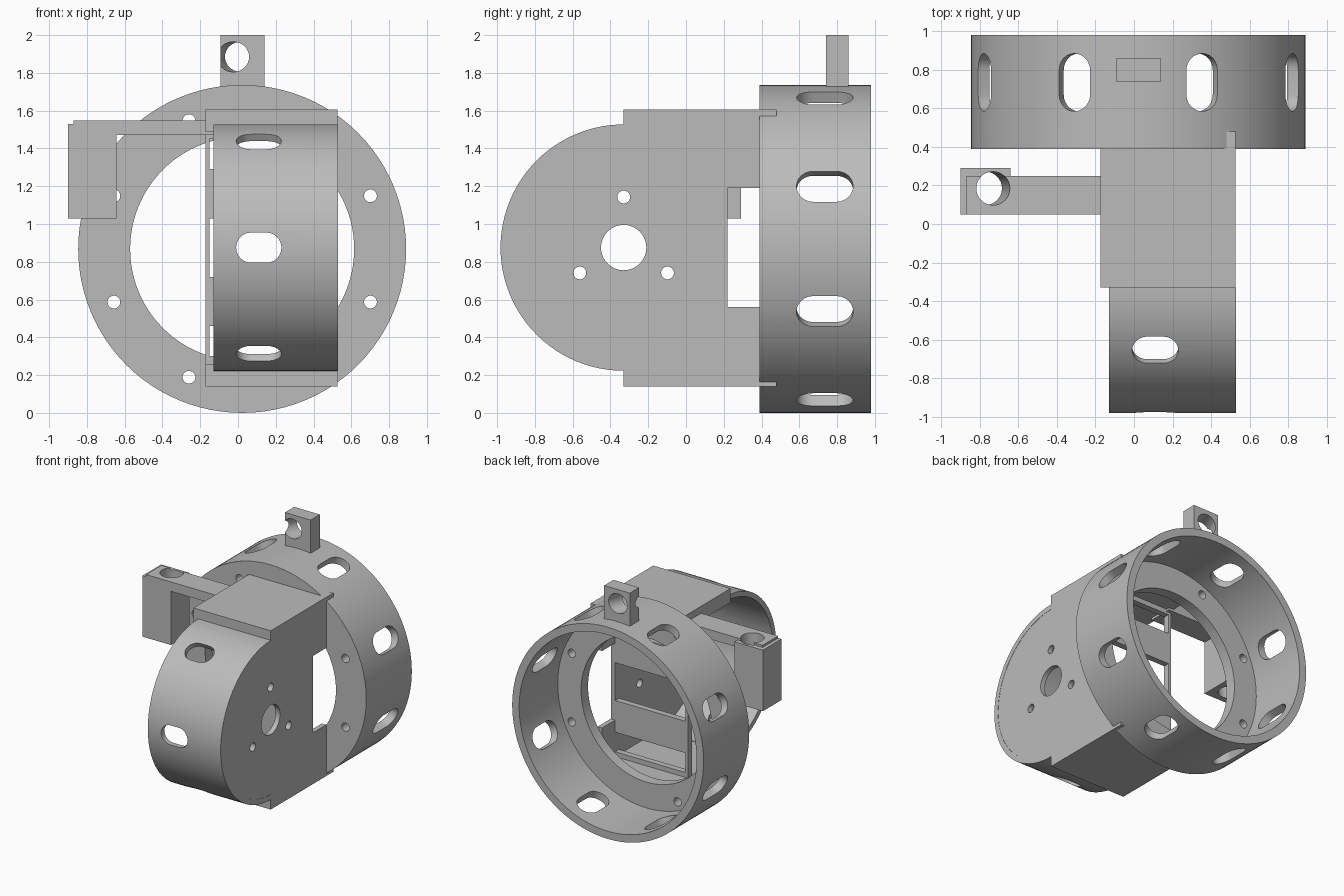
import bpy, bmesh
from math import sin, cos, pi, radians
from mathutils import Matrix, Vector

old = bpy.data.objects.get("Cube")
if old:
    bpy.data.objects.remove(old, do_unlink=True)

grey = bpy.data.materials.new("matte grey")
grey.use_nodes = True
tone = (0.5, 0.5, 0.5, 1)
grey.diffuse_color = tone
grey.node_tree.nodes["Principled BSDF"].inputs["Base Color"].default_value = tone

X, Y, Z = Vector((1, 0, 0)), Vector((0, 1, 0)), Vector((0, 0, 1))


def frame(center, u, w):
    """Placement with local x along u and local z along w."""
    m = Matrix((u, w.cross(u), w)).transposed().to_4x4()
    return Matrix.Translation(center) @ m


def prism(points, depth, place):
    bm = bmesh.new()
    low = [bm.verts.new(place @ Vector((a, b, -depth / 2))) for a, b in points]
    high = [bm.verts.new(place @ Vector((a, b, depth / 2))) for a, b in points]
    bm.faces.new(low[::-1])
    bm.faces.new(high)
    n = len(points)
    for i in range(n):
        j = (i + 1) % n
        bm.faces.new((low[i], low[j], high[j], high[i]))
    bmesh.ops.recalc_face_normals(bm, faces=bm.faces)
    mesh = bpy.data.meshes.new("solid")
    bm.to_mesh(mesh)
    bm.free()
    return mesh


def arc(r, start, end, n, cx=0, cy=0):
    steps = [radians(start + (end - start) * i / n) for i in range(n + 1)]
    return [(cx + r * cos(t), cy + r * sin(t)) for t in steps]


def cylinder(center, axis, r, depth, n=32):
    side = axis.orthogonal().normalized()
    return prism(arc(r, 0, 360, n)[:-1], depth, frame(center, side, axis))


def slot(center, along, axis, length, width, depth):
    h, r = (length - width) / 2, width / 2
    outline = arc(r, -90, 90, 12, h) + arc(r, 90, 270, 12, -h)
    return prism(outline, depth, frame(center, along, axis))


def box(x0, x1, y0, y1, z0, z1):
    pts = [(x0, y0), (x1, y0), (x1, y1), (x0, y1)]
    return prism(pts, z1 - z0, Matrix.Translation((0, 0, (z0 + z1) / 2)))


def part(name, mesh, cuts=()):
    obj = bpy.data.objects.new(name, mesh)
    bpy.context.collection.objects.link(obj)
    helpers = []
    for cut in cuts:
        helper = bpy.data.objects.new("cutter", cut)
        helper.hide_render = True
        bpy.context.collection.objects.link(helper)
        helpers.append(helper)
        mod = obj.modifiers.new("cut", "BOOLEAN")
        mod.operation, mod.solver, mod.object = "DIFFERENCE", "EXACT", helper
    if helpers:
        graph = bpy.context.evaluated_depsgraph_get()
        done = bpy.data.meshes.new_from_object(obj.evaluated_get(graph))
        obj.modifiers.clear()
        obj.data = done
        for helper in helpers:
            bpy.data.objects.remove(helper, do_unlink=True)
    obj.data.name = name
    obj.data.materials.clear()
    obj.data.materials.append(grey)
    bpy.ops.object.select_all(action="DESELECT")
    obj.select_set(True)
    bpy.context.view_layer.objects.active = obj
    bpy.ops.object.shade_smooth_by_angle(angle=radians(30))
    return obj


# Large ring with a front flange, side slots and screw holes
mid = Vector((0.022, 0, 0.868))
cuts = [cylinder(mid + Y * 0.98, Y, 0.805, 1.0, 96),
        cylinder(mid + Y * 0.4, Y, 0.593, 0.4, 96)]
for k in range(8):
    a = radians(22.5 + 45 * k)
    out = Vector((cos(a), 0, sin(a)))
    cuts.append(slot(mid + out * 0.84 + Y * 0.735, Y, out, 0.3, 0.175, 0.2))
    cuts.append(cylinder(mid + out * 0.735 + Y * 0.42, Y, 0.034, 0.3, 20))
part("ring_housing", cylinder(mid + Y * 0.685, Y, 0.868, 0.59, 96), cuts)

# Lug on top of the ring with a slanted hole
slant = Vector((0.34, 1, 0)).normalized()
part("top_lug", box(-0.093, 0.14, 0.74, 0.86, 1.7, 2.0),
     [cylinder(Vector((-0.005, 0.8, 1.885)), slant, 0.08, 0.6)])

# Half drum with an open side and three slots
hub = Vector((0, -0.33, 0.875))
rim = arc(0.652, 90, 270, 48) + arc(0.61, 270, 90, 48)
cuts = []
for angle in (-60, 0, 60):
    a = radians(angle)
    out = Vector((0, -cos(a), sin(a)))
    cuts.append(slot(hub + X * 0.11 + out * 0.63, X, out, 0.24, 0.16, 0.2))
part("half_drum", prism(rim, 0.66, frame(hub + X * 0.2, Y, X)), cuts)

# Motor side plate: round front, square back, notch and mounting holes
outline = arc(0.652, 90, 270, 48) + [(0, -0.735), (0.72, -0.735),
                                     (0.72, 0.73), (0, 0.73)]
cuts = [box(0.3, 0.7, 0.22, 0.6, 0.56, 1.19),
        cylinder(hub + X * 0.5, X, 0.12, 0.3, 40)]
for angle in (90, 210, 330):
    a = radians(angle)
    spot = hub + Vector((0.5, 0.268 * cos(a), 0.268 * sin(a)))
    cuts.append(cylinder(spot, X, 0.034, 0.3, 20))
part("side_plate", prism(outline, 0.04, frame(hub + X * 0.508, Y, X)), cuts)

# Top and bottom plates reaching into the flange
for name, z0, z1 in (("top_plate", 1.49, 1.605), ("bottom_plate", 0.14, 0.26)):
    part(name, box(-0.173, 0.528, -0.33, 0.48, z0, z1))

# Cross wall with a wide central opening and cable gaps
gaps = [box(-0.15, 0.488, 0, 0.5, z0, z1)
        for z0, z1 in ((0.72, 1.03), (0.3, 0.46), (1.29, 1.45))]
part("cross_wall", box(-0.173, 0.5, 0.17, 0.22, 0.25, 1.5), gaps)

# Side arm and end block sharing one slightly tilted hole
tilt = Vector((0.08, 0, 1)).normalized()
bore = Vector((-0.752, 0.185, 1.29))
part("side_arm", box(-0.87, -0.13, 0.05, 0.25, 1.47, 1.547),
     [cylinder(bore, tilt, 0.087, 1.2)])
part("arm_block", box(-0.9, -0.642, 0.05, 0.29, 1.03, 1.53),
     [cylinder(bore, tilt, 0.087, 1.2)])
